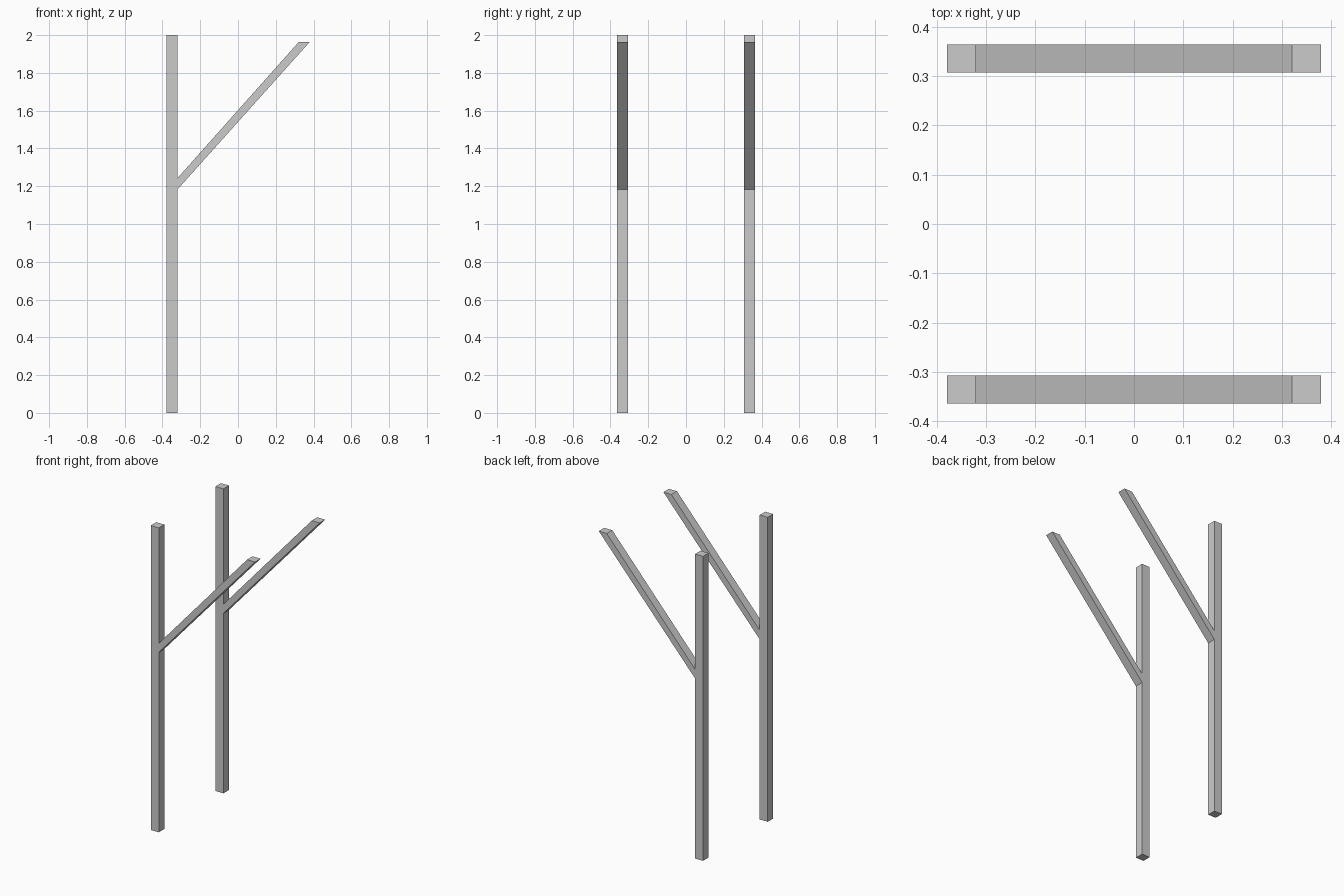
import bpy

if "Cube" in bpy.data.objects:
    bpy.data.objects.remove(bpy.data.objects["Cube"])

X_OUT, X_IN = 0.379, 0.321      # outer and inner faces along x
Y_OUT, Y_IN = 0.364, 0.307      # outer and inner faces along y


def prism(name, profile, y0, y1):
    """Extrude an x-z profile (counter-clockwise from the front) from y0 to y1."""
    n = len(profile)
    verts = [(x, y, z) for y in (y0, y1) for x, z in profile]
    faces = [tuple(range(n)), tuple(range(2 * n - 1, n - 1, -1))]
    faces += [(i, i + n, (i + 1) % n + n, (i + 1) % n) for i in range(n)]
    mesh = bpy.data.meshes.new(name)
    mesh.from_pydata(verts, [], faces)
    obj = bpy.data.objects.new(name, mesh)
    bpy.context.collection.objects.link(obj)
    return obj


# Square upright, and a sloping arm cut flush to the post and level at the tip
post = [(-X_OUT, 0), (-X_IN, 0), (-X_IN, 2), (-X_OUT, 2)]
arm = [(-X_IN, 1.182), (X_OUT, 1.963), (X_IN, 1.963), (-X_IN, 1.242)]

for side, y0, y1 in (("front", -Y_OUT, -Y_IN), ("back", Y_IN, Y_OUT)):
    prism(side + "_post", post, y0, y1)
    prism(side + "_sloping_arm", arm, y0, y1)
